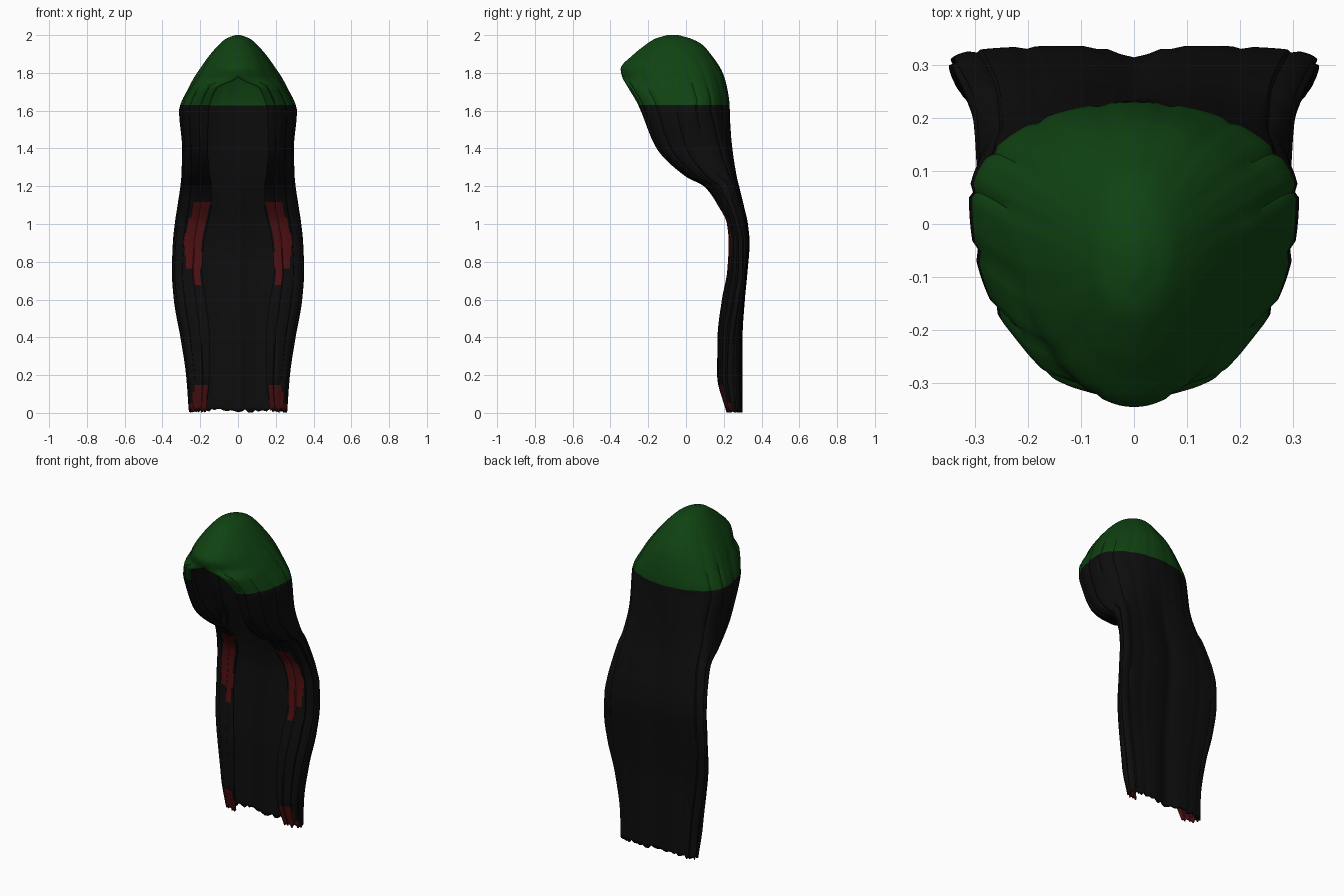
import bpy, bmesh, math, random

if "Cube" in bpy.data.objects:
    bpy.data.objects.remove(bpy.data.objects["Cube"])

random.seed(4)


def material(name, rgb):
    m = bpy.data.materials.new(name)
    m.diffuse_color = (*rgb, 1)
    m.use_nodes = True
    m.node_tree.nodes["Principled BSDF"].inputs["Base Color"].default_value = m.diffuse_color
    return m


BLACK = material("black hair", (0.004, 0.004, 0.004))
GREEN = material("dark green hair", (0.005, 0.055, 0.006))
RED = material("dark red streak", (0.075, 0.005, 0.006))

# height, half width, front y, widest y, back y, half width of the front opening
SECTIONS = [
    (0.00, 0.26, 0.215, 0.26, 0.300, 0.17),
    (0.20, 0.275, 0.165, 0.24, 0.300, 0.15),
    (0.40, 0.305, 0.167, 0.25, 0.300, 0.15),
    (0.60, 0.340, 0.190, 0.28, 0.312, 0.17),
    (0.75, 0.350, 0.218, 0.30, 0.326, 0.19),
    (0.90, 0.345, 0.226, 0.30, 0.337, 0.18),
    (1.00, 0.335, 0.217, 0.28, 0.328, 0.16),
    (1.10, 0.320, 0.168, 0.25, 0.306, 0.14),
    (1.20, 0.305, 0.095, 0.21, 0.282, 0.14),
    (1.25, 0.300, 0.000, 0.16, 0.270, 0.15),
    (1.40, 0.296, -0.155, 0.08, 0.248, 0.16),
    (1.60, 0.312, -0.240, 0.05, 0.232, 0.155),
    (1.64, 0.302, -0.258, 0.05, 0.230, 0.145),
    (1.72, 0.262, -0.305, 0.03, 0.218, 0.11),
    (1.78, 0.230, -0.338, 0.01, 0.202, 0.0),
    (1.82, 0.203, -0.346, 0.00, 0.185, 0.0),
    (1.90, 0.145, -0.275, -0.03, 0.130, 0.0),
    (1.95, 0.100, -0.212, -0.05, 0.085, 0.0),
    (1.98, 0.065, -0.165, -0.06, 0.030, 0.0),
    (2.00, 0.015, -0.100, -0.07, -0.040, 0.0),
]


def section(z):
    """Smoothly blended cross-section values at a height."""
    last = len(SECTIONS) - 1
    i = max(j for j in range(last) if SECTIONS[j][0] <= z)
    a, b = SECTIONS[i], SECTIONS[i + 1]
    p, q = SECTIONS[max(i - 1, 0)], SECTIONS[min(i + 2, last)]
    h = b[0] - a[0]
    t = (z - a[0]) / h
    out = []
    for k in range(1, 6):
        d = (b[k] - a[k]) / h

        def slope(s0, s1):
            return 0 if s0 * s1 <= 0 else 2 * s0 * s1 / (s0 + s1)

        dp = (a[k] - p[k]) / (a[0] - p[0]) if i else d
        dq = (q[k] - b[k]) / (q[0] - b[0]) if i + 2 <= last else d
        m0, m1 = slope(dp, d), slope(d, dq)
        out.append((2*t**3 - 3*t*t + 1) * a[k] + (t**3 - 2*t*t + t) * h * m0
                   + (3*t*t - 2*t**3) * b[k] + (t**3 - t*t) * h * m1)
    return out


N = 22        # columns per quarter of the section
ROWS = 130


def point(col, z):
    """Point on the shell; col runs from -2N (left rim) through 0 (back) to 2N."""
    w, yf, ys, yb, r = section(z)
    side, c = (1 if col >= 0 else -1), abs(col)
    low = min(max((1.6 - z) / 0.5, 0), 1)
    if c <= N:
        s = math.sin(c / N * math.pi / 2)
        k = 2 + 1.6 * low
        x, y = w * s, ys + (yb - ys) * max(1 - s**k, 0) ** (1 / k)
        y -= 0.022 * low * math.exp(-(x / 0.045) ** 2)      # groove down the back
    else:
        a = (c - N) / N * math.pi / 2
        x, y = r + (w - r) * math.cos(a), ys + (yf - ys) * math.sin(a)
    # shallow ridges between locks of hair
    if c % 6 == 3 and c < 2 * N - 2:
        g = 0.007 * min(1, (2 - z) * 4)
        x, y = x * (1 - g / 0.3), y + (g * 0.6 if c > N else -g * 0.6)
    return side * x, y, z


def streak(x, z):
    """True inside the red streaks on the inner locks."""
    x = abs(x)
    if 0.67 < z < 1.12:
        mid = 0.185 + 0.055 * min((1.12 - z) / 0.2, 1) - 0.02 * max((0.9 - z) / 0.2, 0)
        return abs(x - mid) < (0.045 if z > 0.77 else 0.022)
    if z < 0.14:
        return abs(x - 0.20) < (0.055 if z < 0.06 else 0.035)
    return False


# hair shell: one open loft from the crown to the ragged ends
bm = bmesh.new()
tips = {c: 0.012 + random.uniform(-0.012, 0.012) for c in range(-2 * N, 2 * N + 1)}
grid = []
for j in range(ROWS + 1):
    z = 2 - 1.985 * (j / ROWS) ** 1.25
    row = []
    for c in range(-2 * N, 2 * N + 1):
        row.append(bm.verts.new(point(c, tips[c] if j == ROWS else z)))
    grid.append(row)
for j in range(ROWS):
    for i in range(4 * N):
        f = bm.faces.new((grid[j][i], grid[j + 1][i], grid[j + 1][i + 1], grid[j][i + 1]))
        m = f.calc_center_median()
        front = abs(i + 0.5 - 2 * N) > N
        f.material_index = 1 if m.z > 1.63 else 2 if front and streak(m.x, m.z) else 0
crown = bm.faces.new(grid[0][:-1])
crown.material_index = 1
bmesh.ops.remove_doubles(bm, verts=bm.verts, dist=0.0004)
bmesh.ops.recalc_face_normals(bm, faces=bm.faces)
bm.faces.ensure_lookup_table()
# the crown must face up so that the thickness goes inward
top = max(bm.faces, key=lambda f: f.calc_center_median().z)
if top.normal.z < 0:
    bmesh.ops.reverse_faces(bm, faces=bm.faces)

mesh = bpy.data.meshes.new("long_hair")
bm.to_mesh(mesh)
bm.free()
hair = bpy.data.objects.new("long_hair", mesh)
bpy.context.collection.objects.link(hair)
for m in (BLACK, GREEN, RED):
    mesh.materials.append(m)
thick = hair.modifiers.new("thickness", "SOLIDIFY")
thick.thickness = 0.012
thick.offset = -1

bpy.context.view_layer.objects.active = hair
hair.select_set(True)
bpy.ops.object.shade_smooth_by_angle(angle=math.radians(40))
